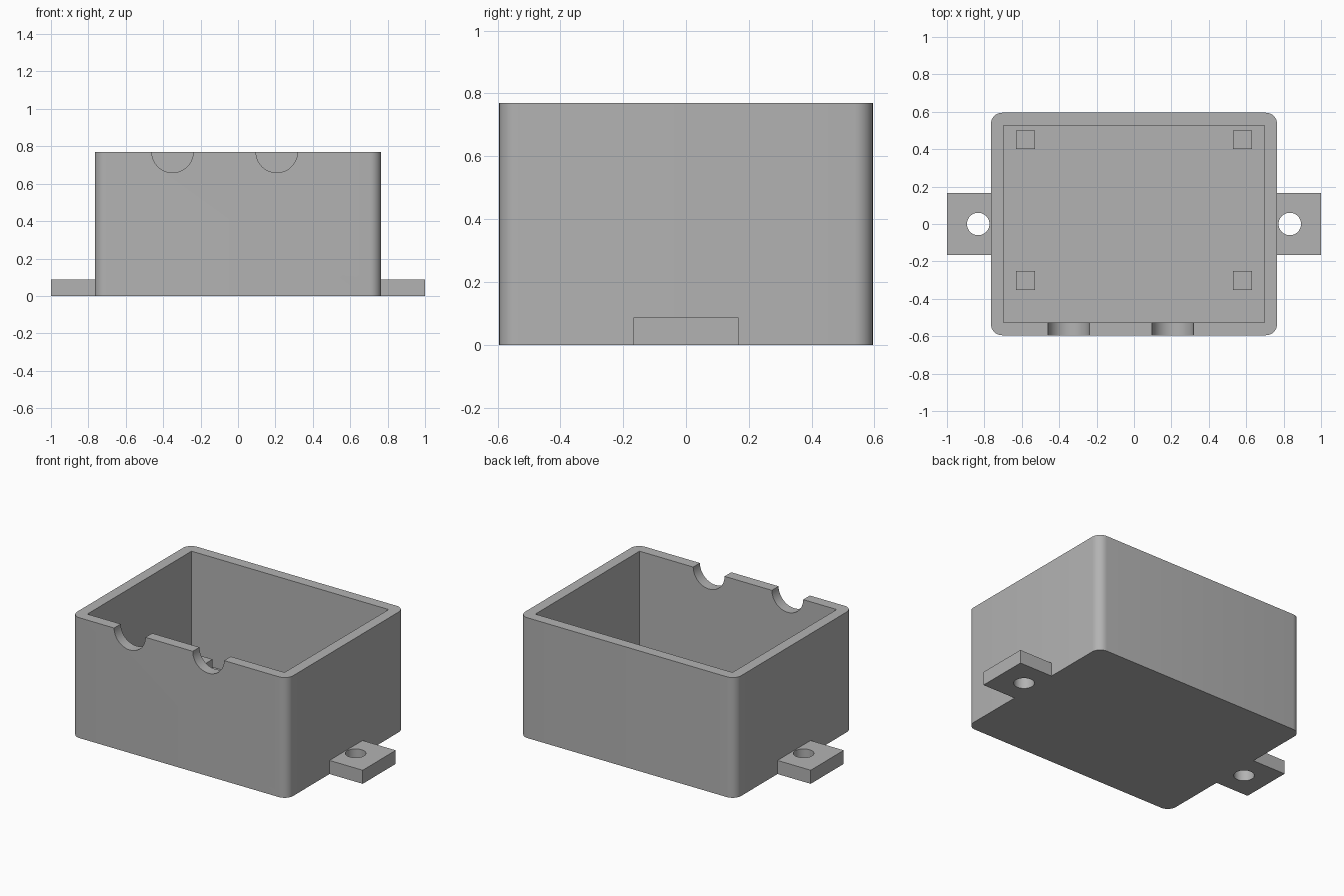
import bpy, bmesh
from math import radians
from mathutils import Matrix

old = bpy.data.objects.get("Cube")
if old:
    bpy.data.objects.remove(old, do_unlink=True)

grey = bpy.data.materials.new("plain grey")
grey.use_nodes = True
GREY = (0.45, 0.45, 0.45, 1)
grey.diffuse_color = GREY
grey.node_tree.nodes["Principled BSDF"].inputs["Base Color"].default_value = GREY


def finish(name, bm):
    mesh = bpy.data.meshes.new(name)
    bm.to_mesh(mesh)
    bm.free()
    mesh.materials.append(grey)
    obj = bpy.data.objects.new(name, mesh)
    bpy.context.collection.objects.link(obj)
    return obj


def block(name, x, y, z, corner=0):
    """Box from (min, max) spans, with optional rounded vertical edges."""
    bm = bmesh.new()
    bmesh.ops.create_cube(bm, size=1)
    for v in bm.verts:
        v.co = [span[0] if c < 0 else span[1] for c, span in zip(v.co, (x, y, z))]
    if corner:
        upright = [e for e in bm.edges if abs(e.verts[0].co.z - e.verts[1].co.z) > 0.1]
        bmesh.ops.bevel(bm, geom=upright, offset=corner, segments=8,
                        profile=0.5, affect='EDGES')
    return finish(name, bm)


def cylinder(name, centre, radius, depth, axis='Z'):
    turn = Matrix.Rotation(radians(90), 4, 'X') if axis == 'Y' else Matrix()
    bm = bmesh.new()
    bmesh.ops.create_cone(bm, cap_ends=True, segments=48, radius1=radius, radius2=radius,
                          depth=depth, matrix=Matrix.Translation(centre) @ turn)
    return finish(name, bm)


def cut(obj, cutter):
    cutter.hide_render = True
    mod = obj.modifiers.new("cut", 'BOOLEAN')
    mod.operation = 'DIFFERENCE'
    mod.solver = 'EXACT'
    mod.object = cutter
    bpy.context.view_layer.objects.active = obj
    bpy.ops.object.modifier_apply(modifier=mod.name)
    bpy.data.objects.remove(cutter, do_unlink=True)


def smooth(obj):
    bpy.ops.object.select_all(action='DESELECT')
    obj.select_set(True)
    bpy.context.view_layer.objects.active = obj
    bpy.ops.object.shade_smooth_by_angle(angle=radians(30))


HEIGHT, FLOOR = 0.77, 0.067

# Open box with rounded outer corners and a square-cornered cavity
case = block("case", (-0.765, 0.765), (-0.595, 0.595), (0, HEIGHT), corner=0.06)
cut(case, block("cavity", (-0.698, 0.698), (-0.527, 0.527), (FLOOR, 1)))

# Half-round cable notches in the front rim
for x in (-0.35, 0.207):
    cut(case, cylinder("notch", (x, -0.57, HEIGHT), 0.111, 0.2, 'Y'))
smooth(case)

# Mounting tabs with screw holes
for side, s in (("left", 1), ("right", -1)):
    tab = block(side + "_mounting_tab", sorted((s * 0.74, s)), (-0.167, 0.167), (0, 0.087))
    cut(tab, cylinder("screw_hole", (s * 0.833, 0, 0.04), 0.06, 0.4))
    smooth(tab)

    # Square standoffs on the floor
    for end, y in (("front", -0.302), ("back", 0.45)):
        block(f"{end}_{side}_standoff", (s * 0.58 - 0.05, s * 0.58 + 0.05),
              (y - 0.05, y + 0.05), (FLOOR - 0.02, 0.133))
